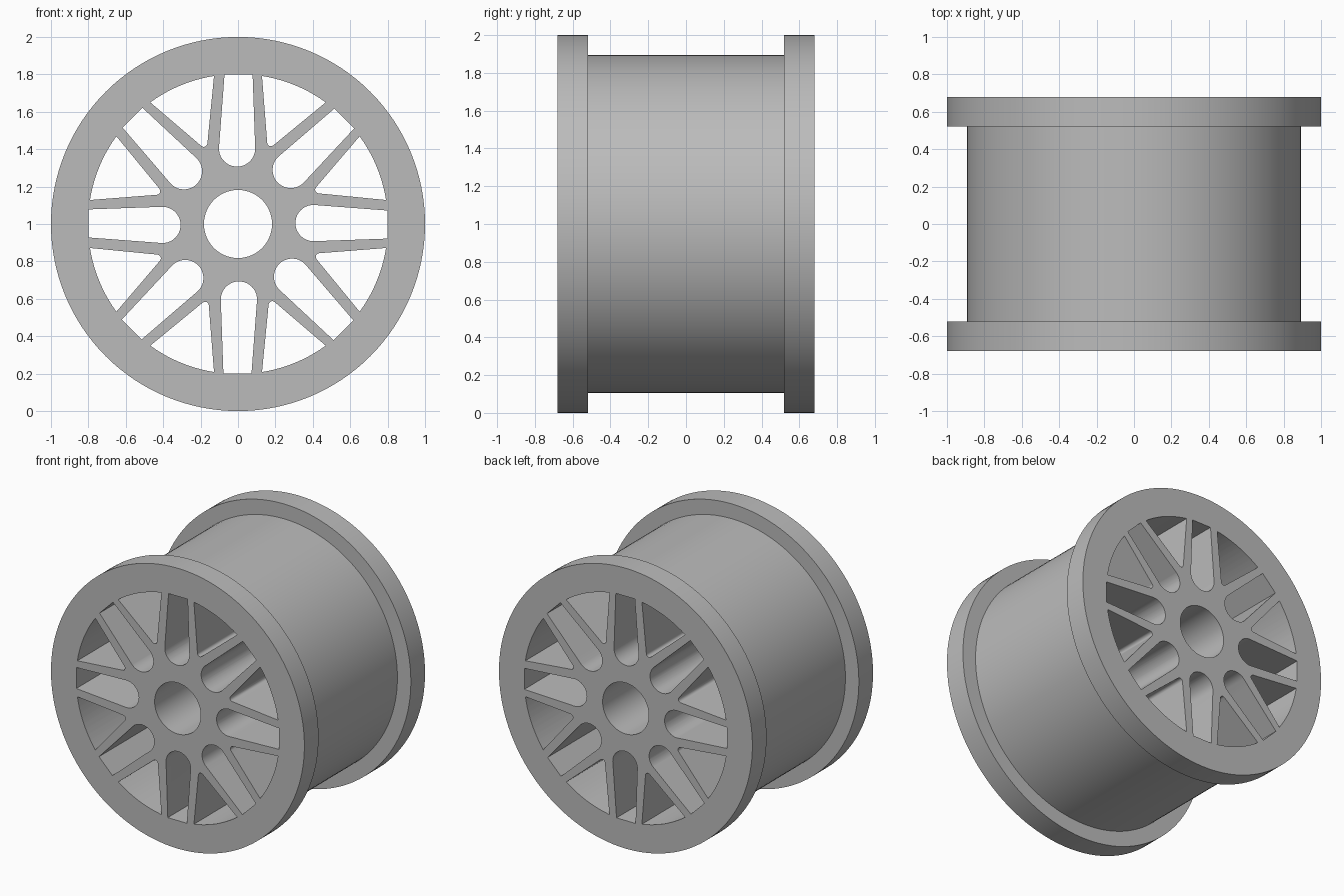
import bpy
import bmesh
from math import sin, cos, pi, radians

START = bpy.data.objects.get("Cube")
if START:
    bpy.data.objects.remove(START, do_unlink=True)

HALF, FLANGE_IN = 0.68, 0.52
RIM, BARREL, BORE, WEB = 1.0, 0.894, 0.182, 0.802
SEGMENTS = 128
COUNT = 8

grey = bpy.data.materials.new("plain grey")
grey.use_nodes = True
colour = (0.5, 0.5, 0.5, 1)
grey.diffuse_color = colour
grey.node_tree.nodes["Principled BSDF"].inputs["Base Color"].default_value = colour


def make_object(name, bm):
    bmesh.ops.recalc_face_normals(bm, faces=bm.faces)
    mesh = bpy.data.meshes.new(name)
    bm.to_mesh(mesh)
    bm.free()
    mesh.materials.append(grey)
    obj = bpy.data.objects.new(name, mesh)
    bpy.context.collection.objects.link(obj)
    return obj


def lathe(name, profile):
    """Closed (radius, y) profile turned around the y axis at z = 1."""
    bm = bmesh.new()
    rings = []
    for i in range(SEGMENTS):
        a = 2 * pi * i / SEGMENTS
        rings.append([bm.verts.new((r * cos(a), y, 1 + r * sin(a))) for r, y in profile])
    n = len(profile)
    for i in range(SEGMENTS):
        p, q = rings[i], rings[(i + 1) % SEGMENTS]
        for j in range(n):
            k = (j + 1) % n
            bm.faces.new((p[j], p[k], q[k], q[j]))
    return make_object(name, bm)


def arc(u, v, r, start, end, steps):
    angles = [radians(start + (end - start) * i / steps) for i in range(steps + 1)]
    return [(u + r * cos(a), v + r * sin(a)) for a in angles]


def add_prism(bm, outline, turn):
    """Prism along y from a (radial, sideways) outline turned about the axle."""
    c, s = cos(turn), sin(turn)
    ends = [[bm.verts.new((u * c - v * s, y, 1 + u * s + v * c)) for u, v in outline]
            for y in (-1, 1)]
    bm.faces.new(ends[0])
    bm.faces.new(ends[1])
    n = len(outline)
    for i in range(n):
        k = (i + 1) % n
        bm.faces.new((ends[0][i], ends[0][k], ends[1][k], ends[1][i]))


# Body: barrel with a flange at each end and a bore for the axle
side = [(BORE, -HALF), (RIM, -HALF), (RIM, -FLANGE_IN), (BARREL, -FLANGE_IN)]
wheel = lathe("wheel_body", side + [(r, -y) for r, y in reversed(side)])

# Openings: round-ended slots, and wedges between them
slot = [(0.8, -0.078), (0.8, 0.072)] + arc(0.404, 0.005, 0.097, 90, 270, 24)
wedge = arc(0, 0, WEB, -13.3, 13.3, 10) + arc(0.47, 0.004, 0.02, 118, 242, 8)
bm = bmesh.new()
for i in range(COUNT):
    turn = 2 * pi * i / COUNT
    add_prism(bm, slot, turn)
    add_prism(bm, wedge, turn + pi / COUNT)
cutter = make_object("opening_cutter", bm)
cutter.hide_render = True

cut = wheel.modifiers.new("openings", "BOOLEAN")
cut.operation = "DIFFERENCE"
cut.solver = "EXACT"
cut.object = cutter
bpy.ops.object.select_all(action="DESELECT")
wheel.select_set(True)
bpy.context.view_layer.objects.active = wheel
bpy.ops.object.modifier_apply(modifier=cut.name)
bpy.data.objects.remove(cutter, do_unlink=True)
bpy.ops.object.shade_smooth_by_angle(angle=radians(30))
